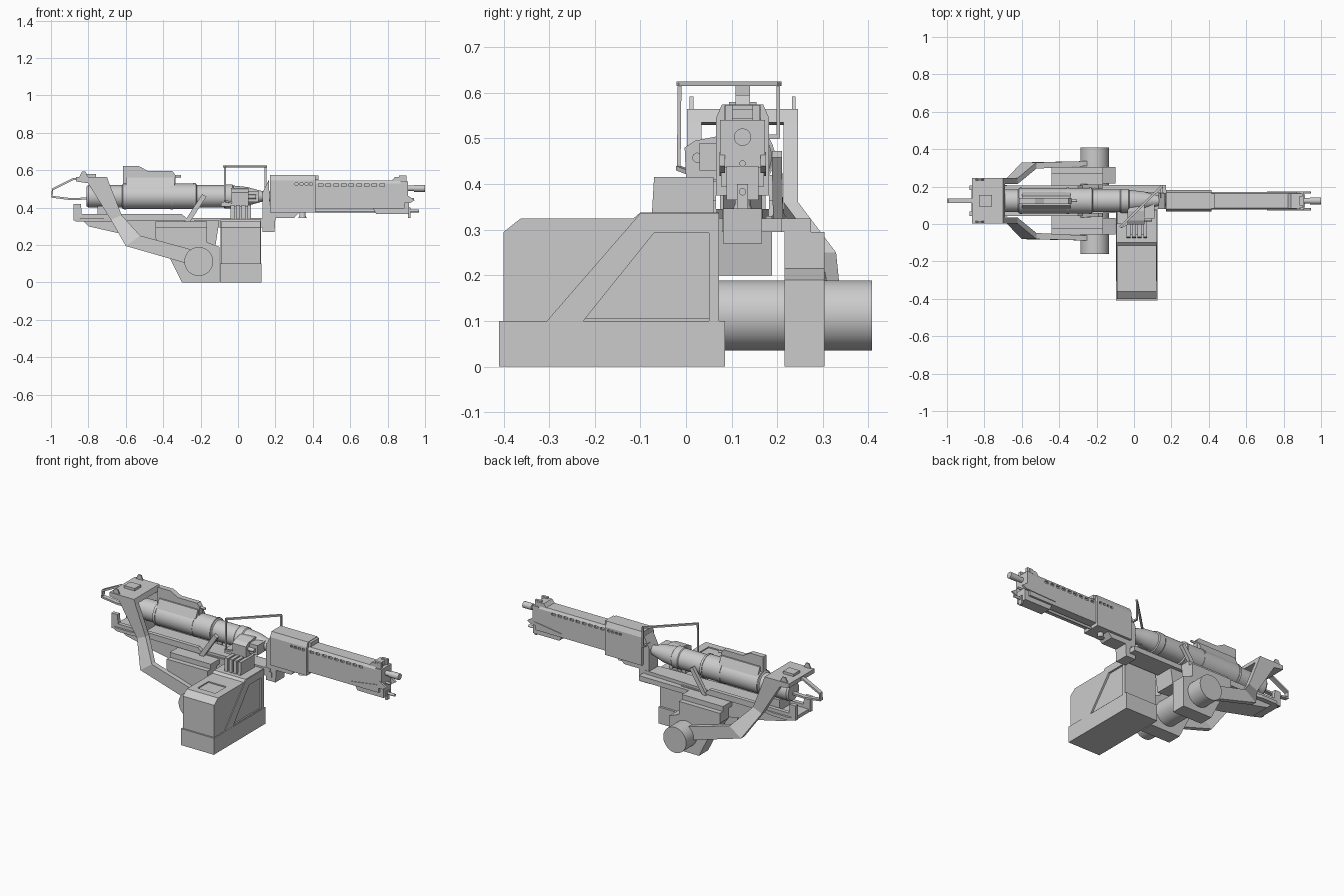
import bpy, bmesh, math
from mathutils import Vector

CY = 0.124   # y of the gun's centre plane


def make(name, verts, faces, smooth=False):
    me = bpy.data.meshes.new(name)
    me.from_pydata([tuple(v) for v in verts], [], faces)
    bm = bmesh.new()
    bm.from_mesh(me)
    bmesh.ops.recalc_face_normals(bm, faces=bm.faces)
    bm.to_mesh(me)
    bm.free()
    ob = bpy.data.objects.new(name, me)
    bpy.context.collection.objects.link(ob)
    if smooth:
        bpy.ops.object.select_all(action='DESELECT')
        ob.select_set(True)
        bpy.context.view_layer.objects.active = ob
        bpy.ops.object.shade_smooth_by_angle(angle=math.radians(35))
    return ob


def loft(name, rings, smooth=False):
    n = len(rings[0])
    faces = [list(range(n)), [(len(rings) - 1) * n + i for i in range(n)]]
    for r in range(len(rings) - 1):
        for i in range(n):
            j = (i + 1) % n
            faces.append([r * n + i, r * n + j, (r + 1) * n + j, (r + 1) * n + i])
    return make(name, [v for ring in rings for v in ring], faces, smooth)


def prism(name, pts, axis, a, b):
    put = {'x': lambda p, t: (t, p[0], p[1]), 'y': lambda p, t: (p[0], t, p[1]),
           'z': lambda p, t: (p[0], p[1], t)}[axis]
    return loft(name, [[put(p, t) for p in pts] for t in (a, b)])


def box(name, x0, x1, y0, y1, z0, z1):
    return prism(name, [(x0, y0), (x1, y0), (x1, y1), (x0, y1)], 'z', z0, z1)


def lathe(name, prof, axis, c, n=32):
    rings = []
    for t, r in prof:
        ring = []
        for i in range(n):
            a = 2 * math.pi * i / n
            u, v = r * math.cos(a), r * math.sin(a)
            ring.append({'x': (t, c[0] + u, c[1] + v), 'y': (c[0] + u, t, c[1] + v),
                         'z': (c[0] + u, c[1] + v, t)}[axis])
        rings.append(ring)
    return loft(name, rings, True)


def bar(name, pts, w, d, up=(0, 1, 0)):
    pts = [Vector(p) for p in pts]
    up = Vector(up)
    rings = []
    for i, p in enumerate(pts):
        t = (pts[min(i + 1, len(pts) - 1)] - pts[max(i - 1, 0)]).normalized()
        side = t.cross(up).normalized()
        rings.append([p + side * w / 2 * a + up * d / 2 * b
                      for a, b in ((-1, -1), (1, -1), (1, 1), (-1, 1))])
    return loft(name, rings)


def cut(target, cutters):
    for c in cutters:
        c.hide_render = True
        c.hide_set(True)
        m = target.modifiers.new("cut", 'BOOLEAN')
        m.object = c
        m.operation = 'DIFFERENCE'
        m.solver = 'EXACT'
    bpy.context.view_layer.update()
    me = bpy.data.meshes.new_from_object(
        target.evaluated_get(bpy.context.evaluated_depsgraph_get()))
    target.modifiers.clear()
    target.data = me
    for c in cutters:
        bpy.data.objects.remove(c)


# receiver tube with stepped sleeve and tapered nose
lathe("receiver_tube", [(-0.81, 0.052), (-0.80, 0.06), (-0.62, 0.06), (-0.615, 0.068),
      (-0.225, 0.068), (-0.22, 0.06), (-0.075, 0.06), (-0.07, 0.064), (-0.03, 0.064),
      (-0.025, 0.058), (0.05, 0.05), (0.13, 0.028), (0.2, 0.026)], 'x', (CY, 0.46))
for x in (-0.61, -0.36, -0.24):
    lathe("sleeve_band", [(x, 0.071), (x + 0.012, 0.071)], 'x', (CY, 0.46))

# top fin and its rod
prism("top_fin", [(-0.615, 0.50), (-0.615, 0.622), (-0.53, 0.622), (-0.48, 0.595),
      (-0.35, 0.595), (-0.335, 0.575), (-0.335, 0.50)], 'y', CY - 0.016, CY + 0.016)
prism("fin_root", [(CY - 0.06, 0.48), (CY - 0.025, 0.56), (CY + 0.025, 0.56),
      (CY + 0.06, 0.48)], 'x', -0.6, -0.34)
lathe("fin_rod", [(-0.34, 0.007), (-0.305, 0.007)], 'x', (CY, 0.568), 12)

# perforated barrel shroud
shroud = prism("barrel_shroud", [(CY - 0.047, 0.395), (CY + 0.047, 0.395), (CY + 0.047, 0.53),
               (CY + 0.038, 0.545), (CY - 0.038, 0.545), (CY - 0.047, 0.53)], 'x', 0.3, 0.89)
slots = []
for i in range(9):
    x = 0.43 + i * 0.041
    slots.append(box("slot", x, x + 0.024, CY - 0.1, CY - 0.037, 0.514, 0.528))
    slots.append(box("slot", x, x + 0.024, CY + 0.037, CY + 0.1, 0.514, 0.528))
cut(shroud, slots)

# front housing with vents
housing = prism("front_housing", [(CY - 0.058, 0.375), (CY + 0.058, 0.375), (CY + 0.058, 0.545),
                (CY + 0.045, 0.575), (CY - 0.045, 0.575), (CY - 0.058, 0.545)], 'x', 0.17, 0.415)
vents = []
for i in range(4):
    x = 0.305 + i * 0.026
    for y in (CY - 0.08, CY + 0.045):
        vents.append(box("vent", x, x + 0.016, y, y + 0.035, 0.52, 0.533))
cut(housing, vents)
box("housing_top_plate", 0.39, 0.43, CY - 0.04, CY + 0.04, 0.548, 0.572)
prism("housing_bracket", [(0.13, 0.27), (0.195, 0.27), (0.2, 0.345), (0.30, 0.345),
      (0.34, 0.39), (0.34, 0.41), (0.17, 0.41), (0.165, 0.55), (0.13, 0.48)],
      'y', CY - 0.043, CY + 0.043)
lathe("housing_knob", [(0.345, 0.022), (0.355, 0.017), (0.4, 0.017)], 'z', (0.345, CY), 16)

# muzzle block, foot, barrel and rods
box("muzzle_block", 0.87, 0.91, CY - 0.049, CY + 0.049, 0.435, 0.54)
prism("front_sight", [(0.82, 0.54), (0.84, 0.565), (0.885, 0.565), (0.885, 0.54)], 'y',
      CY - 0.04, CY + 0.04)
prism("muzzle_foot", [(0.72, 0.40), (0.74, 0.365), (0.915, 0.365), (0.915, 0.44), (0.72, 0.41)],
      'y', CY - 0.035, CY + 0.035)
for s in (-1, 1):
    y = CY + s * 0.045
    prism("foot_wedge", [(0.71, 0.418), (0.92, 0.425), (0.945, 0.44), (0.90, 0.47), (0.90, 0.445)],
          'y', y - 0.006, y + 0.006)
    box("sight_lug", 0.86, 0.9, CY + s * 0.03 - 0.008, CY + s * 0.03 + 0.008, 0.54, 0.573)
lathe("barrel", [(0.85, 0.015), (0.94, 0.015), (0.942, 0.019), (1.0, 0.019)], 'x', (CY, 0.503), 20)
lathe("guide_rod", [(0.34, 0.008), (0.93, 0.008), (0.968, 0.008)], 'x', (CY, 0.383), 12)
lathe("small_rod", [(0.9, 0.007), (0.94, 0.007)], 'x', (CY, 0.445), 12)
box("rod_stop", 0.91, 0.922, CY - 0.012, CY + 0.012, 0.345, 0.40)

# cradle bed, keel and rear tray stop
prism("cradle_bed", [(-0.87, 0.05), (-0.84, 0.03), (-0.74, 0.03), (-0.6, 0.055), (0.16, 0.08),
      (0.16, 0.168), (-0.6, 0.193), (-0.74, 0.218), (-0.84, 0.218), (-0.87, 0.198)],
      'z', 0.325, 0.345)
for s in (-1, 1):
    y = CY + s * 0.07
    prism("cradle_rail", [(-0.88, 0.33), (-0.88, 0.42), (-0.84, 0.42), (-0.835, 0.365),
          (-0.30, 0.365), (-0.26, 0.33)], 'y', y - 0.012, y + 0.012)
prism("cradle_front", [(-0.2, 0.325), (-0.2, 0.295), (0.17, 0.295), (0.17, 0.325)], 'y',
      CY - 0.045, CY + 0.085)
prism("cradle_keel", [(-0.83, 0.33), (-0.80, 0.30), (-0.58, 0.25), (-0.40, 0.22), (-0.12, 0.2),
      (-0.10, 0.33)], 'y', CY - 0.065, CY + 0.065)
box("tube_saddle", -0.75, -0.68, CY - 0.05, CY + 0.05, 0.345, 0.41)

# mount cheeks, braces and trunnion
for s in (-1, 1):
    ya, yb = CY + s * 0.092, CY + s * 0.18
    prism("mount_cheek", [(-0.44, 0.295), (-0.44, 0.235), (-0.37, 0.14), (-0.30, 0), (-0.1, 0),
          (-0.1, 0.19), (-0.165, 0.215), (-0.165, 0.295)], 'y', ya, yb)
    prism("cheek_cap", [(-0.44, 0.295), (-0.44, 0.325), (-0.165, 0.325), (-0.165, 0.295)], 'y',
          CY + s * 0.05, CY + s * 0.15)
    bar("tube_brace", [(-0.275, CY + s * 0.078, 0.32), (-0.18, CY + s * 0.075, 0.465)], 0.026, 0.022)
lathe("trunnion", [(-0.16, 0.077), (0.408, 0.077)], 'y', (-0.21, 0.112), 48)

# rear yoke: two swept arms joined by a top slab
stations = [((-0.82, 0.56), (-0.70, 0.56), 0.09, 0.122), ((-0.68, 0.335), (-0.622, 0.36), 0.09, 0.122),
            ((-0.60, 0.195), (-0.522, 0.25), 0.172, 0.205),
            ((-0.27, 0.10), (-0.27, 0.182), 0.185, 0.212), ((-0.2, 0.08), (-0.2, 0.16), 0.185, 0.214)]
for s in (-1, 1):
    loft("yoke_arm", [[(p[0], CY + s * a, p[1]), (q[0], CY + s * a, q[1]),
                       (q[0], CY + s * b, q[1]), (p[0], CY + s * b, p[1])]
                      for p, q, a, b in stations])
    y = CY + s * 0.112
    prism("yoke_lug", [(-0.85, 0.56), (-0.835, 0.592), (-0.815, 0.592), (-0.80, 0.56)], 'y',
          y - 0.004, y + 0.004)
prism("yoke_slab", [(-0.865, 0.54), (-0.865, 0.565), (-0.70, 0.565), (-0.69, 0.535), (-0.80, 0.53)],
      'y', CY - 0.122, CY + 0.122)
box("slab_block", -0.83, -0.76, CY - 0.03, CY + 0.03, 0.56, 0.58)
bar("rear_handle", [(-0.81, CY, 0.555), (-0.88, CY, 0.553), (-0.992, CY, 0.497), (-0.994, CY, 0.458),
    (-0.89, CY, 0.445), (-0.79, CY, 0.45)], 0.011, 0.026)

# ammunition box
x0, x1 = -0.09, 0.12
box("box_base", -0.095, 0.125, -0.41, 0.085, 0, 0.1)
body = prism("box_body", [(-0.40, 0.1), (-0.40, 0.295), (-0.362, 0.325), (-0.115, 0.325),
             (-0.10, 0.338), (0.072, 0.338), (0.072, 0.1)], 'x', x0, x1)
hatch = box("hatch_cut", -0.048, 0.072, -0.32, -0.215, 0.318, 0.4)
panel = [(-0.225, 0.105), (-0.07, 0.293), (0.05, 0.293), (0.05, 0.105)]
cut(body, [hatch, prism("panel_cut", panel, 'x', x1 - 0.008, 0.2),
           prism("panel_cut", panel, 'x', -0.2, x0 + 0.008)])
for x in (x0 - 0.004, x1):
    prism("box_side_band", [(-0.305, 0.1), (-0.225, 0.1), (-0.07, 0.293), (0.05, 0.293), (0.05, 0.1),
          (0.072, 0.1), (0.072, 0.336), (-0.10, 0.336)], 'x', x, x + 0.004)

# belt feed rising from the box into the receiver
for i in range(4):
    x = -0.04 + i * 0.03
    prism("feed_rib", [(-0.075, 0.33), (-0.07, 0.415), (0.06, 0.415), (0.06, 0.33)], 'x', x, x + 0.02)
box("feed_core", -0.035, 0.065, -0.055, 0.055, 0.33, 0.405)
prism("feed_cover", [(0.0, 0.41), (-0.003, 0.48), (0.02, 0.495), (0.07, 0.505), (0.13, 0.5),
      (0.13, 0.41)], 'x', -0.035, 0.055)
box("feed_shelf", -0.09, 0.05, 0.0, 0.11, 0.405, 0.43)
lathe("feed_bolt", [(0.05, 0.011), (0.095, 0.011)], 'x', (0.025, 0.458), 16)
box("feed_side_block", 0.05, 0.11, 0.03, 0.11, 0.43, 0.49)

# diagonal sight frame over the feed
bar("sight_bar", [(-0.075, -0.017, 0.62), (0.152, 0.205, 0.62)], 0.012, 0.01, (0, 0, 1))
bar("sight_leg", [(-0.07, -0.014, 0.622), (-0.07, -0.016, 0.43)], 0.01, 0.008)
bar("sight_leg", [(0.148, 0.202, 0.622), (0.148, 0.202, 0.50)], 0.01, 0.008)
bar("sight_foot", [(-0.07, -0.017, 0.435), (-0.02, 0.01, 0.425)], 0.012, 0.01, (0, 0, 1))
bar("sight_foot", [(0.148, 0.204, 0.504), (0.148, 0.14, 0.504)], 0.012, 0.01, (0, 0, 1))
